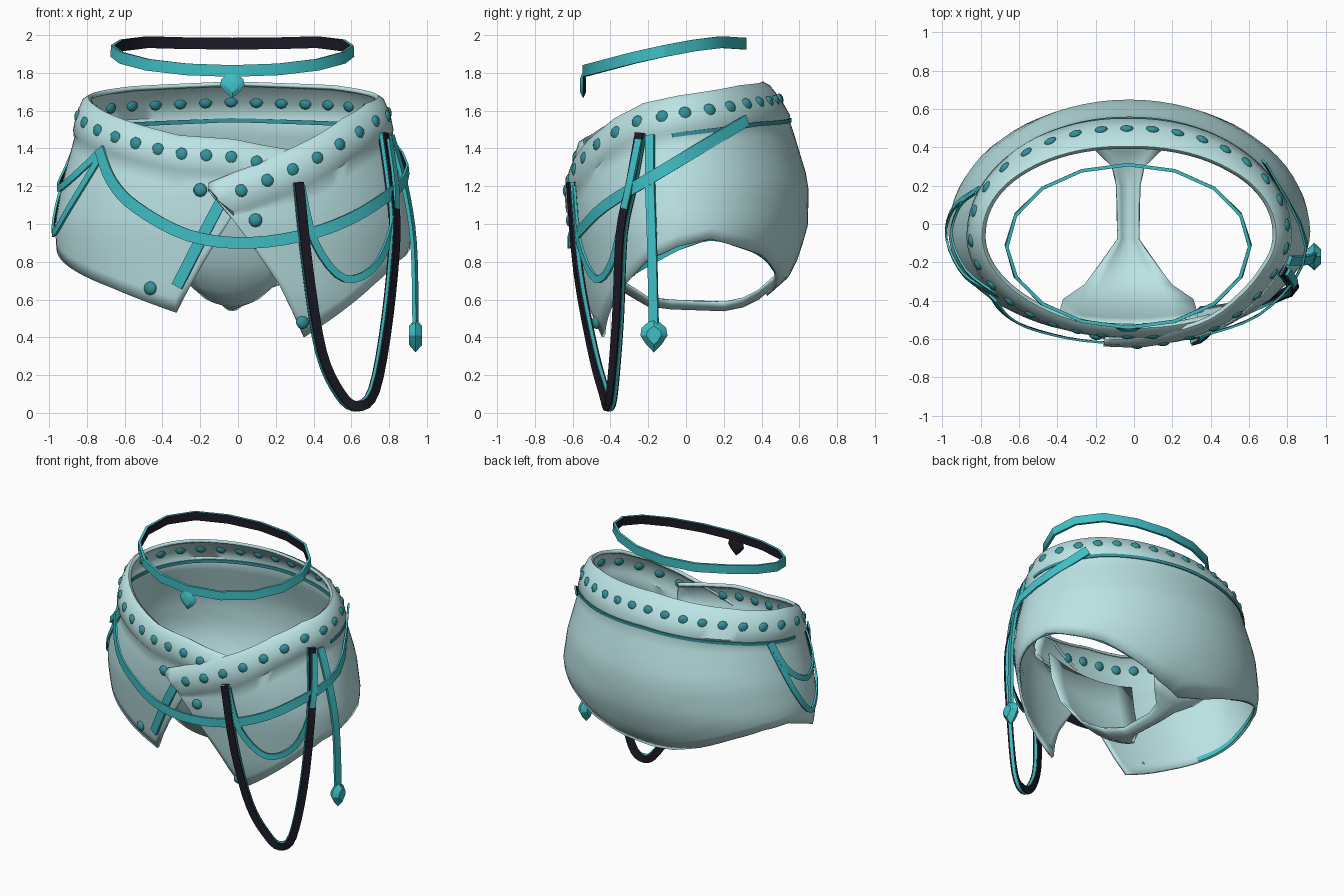
import bpy, bmesh, math
from mathutils import Vector, Matrix

cube = bpy.data.objects.get("Cube")
if cube:
    bpy.data.objects.remove(cube, do_unlink=True)


def material(name, rgb):
    m = bpy.data.materials.new(name)
    m.use_nodes = True
    m.diffuse_color = (*rgb, 1)
    m.node_tree.nodes["Principled BSDF"].inputs["Base Color"].default_value = (*rgb, 1)
    return m


FABRIC = material("pale teal fabric", (.5, .77, .78))
TEAL = material("bright teal", (.05, .52, .56))
STUD = material("deep teal", (.035, .29, .33))
BLACK = material("black leather", (.012, .011, .02))


def finish(bm, name, mats, angle=40):
    me = bpy.data.meshes.new(name)
    bm.to_mesh(me)
    bm.free()
    ob = bpy.data.objects.new(name, me)
    bpy.context.collection.objects.link(ob)
    for m in mats:
        me.materials.append(m)
    bpy.ops.object.select_all(action='DESELECT')
    ob.select_set(True)
    bpy.context.view_layer.objects.active = ob
    bpy.ops.object.shade_smooth_by_angle(angle=math.radians(angle))
    return ob


def interp(table, v):
    if v <= table[0][0]:
        return table[0][1]
    for (a, p), (b, q) in zip(table, table[1:]):
        if v <= b:
            return p + (q - p) * (v - a) / (b - a)
    return table[-1][1]


# Body outline by height: half width, front depth, back depth, back half width
WIDTH = [(.4, .86), (.85, .935), (1, .945), (1.2, .91), (1.5, .83), (1.76, .75)]
FRONT = [(.4, -.46), (.6, -.53), (1, -.59), (1.2, -.59), (1.45, -.55), (1.6, -.5), (1.76, -.45)]
BACK = [(.55, .22), (.62, .43), (.67, .5), (.75, .57), (.98, .645), (1.22, .65), (1.55, .55), (1.76, .41)]
SEAT = [(.55, .5), (.62, .72), (.75, .86), (.9, .94)]
# Waist and hem height by angle, from the front round the right side and back
TOP = [(-30, 1.37), (-10, 1.42), (0, 1.45), (20, 1.47), (45, 1.55), (70, 1.63), (90, 1.68), (135, 1.73),
       (180, 1.755), (225, 1.735), (270, 1.68), (295, 1.64), (315, 1.56), (335, 1.43), (368, 1.22)]
HEM = [(-30, 1.2), (-10, 1.15), (0, 1.05), (20, .53), (45, .66), (70, .77), (90, .86), (105, .92), (120, .9),
       (135, .83), (150, .74), (165, .66), (180, .62), (195, .66), (210, .74), (225, .83), (255, .92),
       (270, .88), (290, .8), (305, .68), (320, .54), (335, .4), (345, .68), (360, 1.02), (368, 1.19)]
CX, CY = -.025, -.04


def surface(t, z, off=0):
    s, c = math.sin(math.radians(t)), math.cos(math.radians(t))
    a = interp(WIDTH, z)
    if c > 0:
        depth = CY - interp(FRONT, z)
    else:
        depth = interp(BACK, z) - CY
        if z < .9:
            a += (interp(SEAT, z) - a) * min(1, -2 * c)
    return Vector((CX - (a + off) * s, CY - (depth + off) * c, z))


def wrap_offset(t):
    k = min(1, max(0, (t - 295) / 40))
    return .027 * k * k * (3 - 2 * k)


def grid(bm, rows):
    vs = [[bm.verts.new(p) for p in row] for row in rows]
    for a, b in zip(vs, vs[1:]):
        for j in range(len(a) - 1):
            bm.faces.new((a[j], b[j], b[j + 1], a[j + 1]))


def solidify(ob, thickness):
    mod = ob.modifiers.new("thickness", 'SOLIDIFY')
    mod.thickness = thickness
    mod.offset = -1


# Shorts with puffed waistband, rolled lip and wrapped front
columns = []
for t in list(range(-30, 366, 5)) + [368]:
    top, hem = interp(TOP, t), interp(HEM, t)
    tall = .2 + wrap_offset(t)
    col = []
    for d, puff in ((.012, -.03), (0, -.008), (.02, .017), (.1, .027), (tall - .02, .018), (tall, 0)):
        z = max(top - d, hem)
        col.append(surface(t, z, puff + wrap_offset(t)))
    low = max(top - tall, hem)
    for i in range(1, 11):
        z = low + (hem - low) * i / 10
        col.append(surface(t, z, wrap_offset(t)))
    columns.append(col)
bm = bmesh.new()
grid(bm, columns)
solidify(finish(bm, "shorts", [FABRIC], 50), .018)

# Crotch panel: y, z, half width
strip = [(.47, .69, .25), (.38, .61, .17), (.3, .57, .08), (.2, .55, .055), (-.08, .56, .05), (-.2, .575, .14),
         (-.33, .65, .23), (-.42, .8, .34), (-.49, 1, .36), (-.52, 1.2, .36)]
bm = bmesh.new()
grid(bm, [[(-.03 + w * k / 3, y + .25 * (w * k / 3) ** 2 * (y < -.3), z + .04 * (k / 3) ** 2)
           for k in range(-3, 4)] for y, z, w in strip])
solidify(finish(bm, "crotch_panel", [FABRIC], 50), .012)

# Studs evenly spaced along the band, plus a few on the panels
spots = [(11, 1.18, .003), (353, 1.02, .028), (29, .66, .003), (336, .48, .028)]
t = -8
while t < 364:
    z = interp(TOP, t) - .1 - wrap_offset(t) * .4
    spots.append((t, z, .014 + wrap_offset(t)))
    t += .132 / (surface(t + 1, z) - surface(t, z)).length
bm = bmesh.new()
for t, z, off in spots:
    p = surface(t, z, off)
    n = (surface(t, z, 1) - surface(t, z)).normalized()
    m = Matrix.Translation(p) @ n.to_track_quat('Z', 'Y').to_matrix().to_4x4() @ Matrix.Diagonal((1, 1, .6, 1))
    bmesh.ops.create_icosphere(bm, subdivisions=2, radius=.037, matrix=m)
finish(bm, "studs", [STUD])


def spline(pts, closed, steps):
    pts = [Vector(p) for p in pts]
    n = len(pts)
    get = (lambda i: pts[i % n]) if closed else (lambda i: pts[min(max(i, 0), n - 1)])
    out = []
    for i in range(n if closed else n - 1):
        a, b, c, d = (get(i + k) for k in (-1, 0, 1, 2))
        for s in range(steps):
            u = s / steps
            out.append(.5 * (2 * b + (c - a) * u + (2 * a - 5 * b + 4 * c - d) * u ** 2
                             + (3 * b - a - 3 * c + d) * u ** 3))
    return out if closed else out + [pts[-1]]


def ribbon(name, pts, width, thick, outer, inner=None, edge=None, closed=False, steps=4):
    path = spline(pts, closed, steps)
    n = len(path)
    bm = bmesh.new()
    rings = []
    for i, p in enumerate(path):
        nxt = path[(i + 1) % n] if closed else path[min(i + 1, n - 1)]
        prv = path[i - 1] if closed else path[max(i - 1, 0)]
        tan = (nxt - prv).normalized()
        out = Vector(((p.x - CX) / .8, (p.y - CY) / .36, 0))
        out = (out - tan * out.dot(tan)).normalized()
        side = tan.cross(out) * width / 2
        out *= thick / 2
        rings.append([bm.verts.new(p + q) for q in (side + out, out - side, -side - out, side - out)])
    for i in range(n if closed else n - 1):
        a, b = rings[i], rings[(i + 1) % n]
        for j in range(4):
            f = bm.faces.new((a[j], a[(j + 1) % 4], b[(j + 1) % 4], b[j]))
            f.material_index = (0, 2, 1, 2)[j]
    if not closed:
        bm.faces.new(rings[0])
        bm.faces.new(rings[-1])
    bmesh.ops.recalc_face_normals(bm, faces=bm.faces)
    return finish(bm, name, [outer, inner or outer, edge or outer], 30)


def on_body(spots, off):
    return [surface(t, z, off) for t, z in spots]


# Straps lying on the body
ribbon("hip_strap", on_body([(52, 1.4), (43, 1.23), (32, 1.09), (14, .94), (-5, .9), (-27, .96), (-50, 1.1),
                             (-83, 1.29), (-125, 1.55)], .045), .062, .012, TEAL, BLACK)
ribbon("side_loop_upper", on_body([(52, 1.4), (68, 1.25), (88, 1.19), (102, 1.3), (110, 1.5)], .016),
       .038, .012, TEAL, BLACK)
ribbon("side_loop_lower", on_body([(52, 1.38), (66, 1.1), (86, .95), (100, 1.15), (111, 1.5)], .014),
       .038, .012, TEAL, BLACK)
ribbon("front_loop", on_body([(-22, 1.2), (-26, .9), (-38, .71), (-52, .8), (-62, 1.1), (-68, 1.45)], .05),
       .04, .015, TEAL, BLACK)
ribbon("fly_strip", on_body([(4, 1.12), (11, .9), (19, .67)], .01), .06, .02, TEAL, None, STUD)
ribbon("back_seam", on_body([(t, interp(TOP, t) - .205) for t in range(90, 276, 8)], -.008), .022, .035, STUD)

# Teal lining just inside the leg openings
for name, start in (("right_hem_lining", 60), ("left_hem_lining", 210)):
    ribbon(name, on_body([(t, interp(HEM, t) + .018) for t in range(start, start + 91, 10)], -.021),
           .034, .006, TEAL)

# Long hanging loop, black with teal edges
loop = [(.32, -.61, 1.22), (.37, -.57, .75), (.44, -.49, .32), (.54, -.43, .1), (.63, -.41, .035),
        (.72, -.39, .12), (.79, -.36, .5), (.83, -.34, .95), (.81, -.29, 1.2), (.77, -.24, 1.48)]
ribbon("long_loop", loop, .05, .04, BLACK)
ribbon("long_loop_piping", loop, .056, .018, TEAL)


def pendant(name, centre, across, w, h, thick, back):
    across, up = Vector(across), Vector((0, 0, 1))
    depth = across.cross(up) * thick / 2
    bm = bmesh.new()
    outline = [(0, -1), (.6, -.5), (1, 0), (.9, .45), (.4, .8), (0, 1)]
    outline += [(-x, z) for x, z in outline[-2:0:-1]]
    sides = [[bm.verts.new(Vector(centre) + across * x * w * k + up * z * h * k + depth * s)
              for x, z in outline] for s, k in ((-1, .55), (0, 1), (1, .55))]
    n = len(outline)
    for half, (a, b) in enumerate(zip(sides, sides[1:])):
        for i in range(n):
            bm.faces.new((a[i], a[(i + 1) % n], b[(i + 1) % n], b[i])).material_index = half
    bm.faces.new(sides[0])
    bm.faces.new(sides[2]).material_index = 1
    bmesh.ops.recalc_face_normals(bm, faces=bm.faces)
    finish(bm, name, [TEAL, back], 30)


# Hanging tassel at the left hip
ribbon("tassel_strap", [(.81, -.19, 1.47), (.88, -.19, 1.22), (.93, -.18, .9), (.94, -.17, .45)],
       .05, .02, TEAL, BLACK)
pendant("tassel_end", (.94, -.17, .41), (0, 1, 0), .072, .09, .07, TEAL)

# Floating collar ring and its charm
HEIGHT = [(-.54, 1.81), (-.2, 1.9), (.15, 1.965), (.31, 1.955)]
ring = []
for i in range(16):
    a = math.tau * i / 16
    y = -.115 - .425 * math.cos(a)
    ring.append((-.03 + .635 * math.sin(a), y, interp(HEIGHT, y)))
ribbon("collar_ring", ring, .062, .018, TEAL, BLACK, closed=True, steps=1)
pendant("collar_charm", (-.03, -.545, 1.735), (-1, 0, 0), .065, .07, .03, BLACK)
